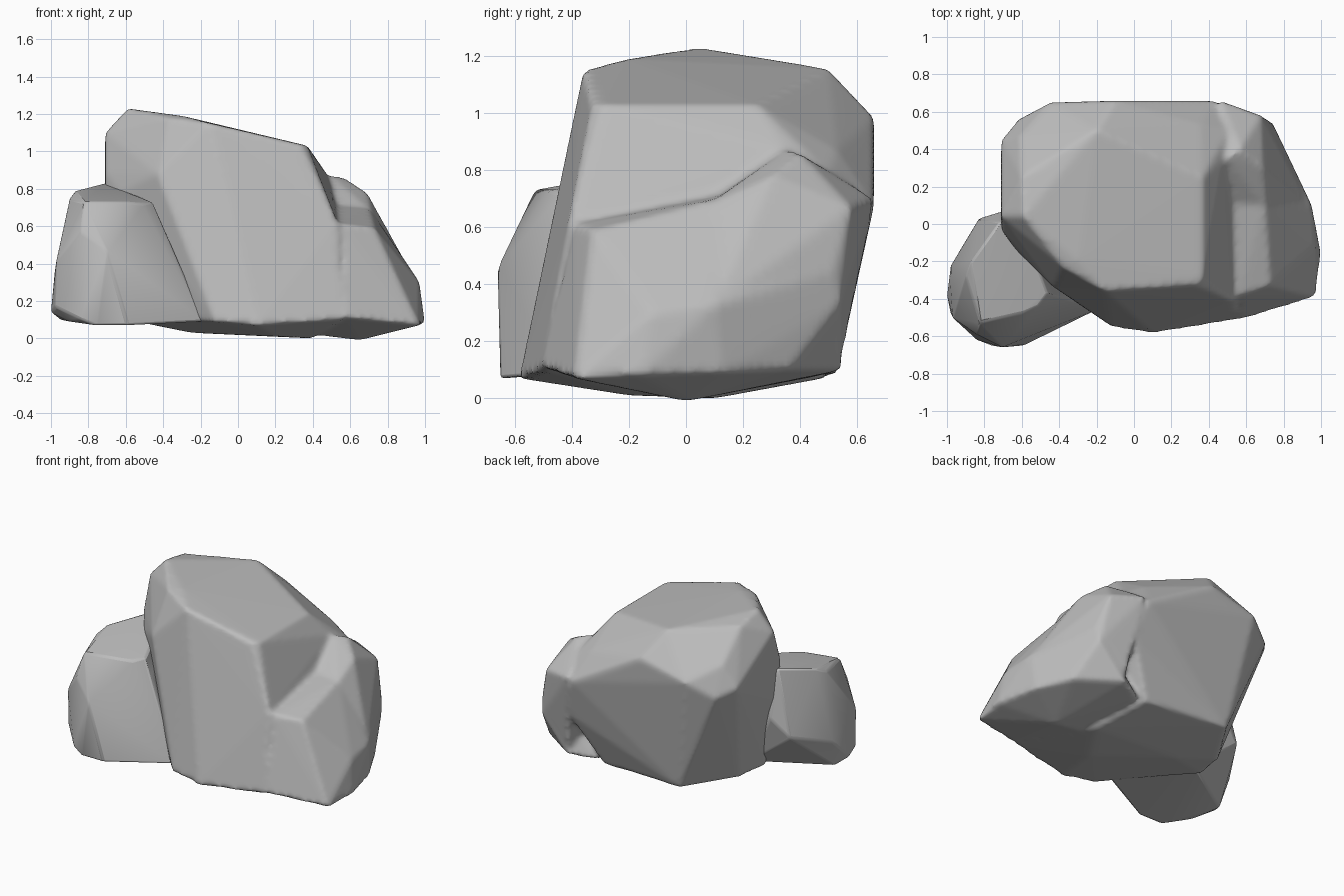
import bpy
import bmesh

cube = bpy.data.objects.get("Cube")
if cube:
    bpy.data.objects.remove(cube, do_unlink=True)


def make_material(name, colour):
    material = bpy.data.materials.new(name)
    material.use_nodes = True
    material.diffuse_color = colour
    material.node_tree.nodes["Principled BSDF"].inputs["Base Color"].default_value = colour
    return material


def make_rock(name, lumps, material):
    """Build one object from the convex hull of each group of corner points."""
    bm = bmesh.new()
    for corners in lumps:
        verts = [bm.verts.new(corner) for corner in corners]
        bmesh.ops.convex_hull(bm, input=verts)
        loose = [v for v in bm.verts if not v.link_faces]
        bmesh.ops.delete(bm, geom=loose, context='VERTS')
    bmesh.ops.recalc_face_normals(bm, faces=bm.faces[:])
    mesh = bpy.data.meshes.new(name)
    bm.to_mesh(mesh)
    bm.free()
    mesh.materials.append(material)
    rock = bpy.data.objects.new(name, mesh)
    bpy.context.scene.collection.objects.link(rock)
    return rock


def weather(rock, voxel, passes):
    """Fuse the lumps and wear their edges softly."""
    fuse = rock.modifiers.new("fuse_lumps", 'REMESH')
    fuse.mode = 'VOXEL'
    fuse.voxel_size = voxel
    fuse.use_smooth_shade = True
    wear = rock.modifiers.new("wear_edges", 'SMOOTH')
    wear.factor = 0.5
    wear.iterations = passes


stone = make_material("grey_stone", (0.5, 0.5, 0.5, 1))

# Tall block with a sloping top and a leaning front
tall_block = [
    # sloping top
    (-.59, .04, 1.23), (-.6, .25, 1.19), (-.38, -.23, 1.18), (-.3, -.2, 1.19), (-.15, -.36, 1.15),
    (.34, -.33, 1.03), (.37, -.29, 1.03), (.37, .25, 1.03), (-.2, .5, 1.155),
    # left side and back
    (-.71, .04, 1.1), (-.71, -.03, .88), (-.63, -.14, .78), (-.43, -.34, .88), (-.71, -.02, .6),
    (-.61, .47, 1), (-.71, .45, .85), (-.62, .56, .8), (-.45, .65, .9), (-.1, .66, .985),
    (.43, .66, .68), (.36, .53, .87), (.48, .35, .87), (.51, .5, .79), (.5, .6, .42),
    # front and right side
    (-.12, -.55, .09), (.1, -.585, .07), (.56, -.51, .1), (.53, -.41, .62), (.6, .4, .4),
    # underside
    (.2, -.2, .01), (-.25, .1, .03), (-.59, -.04, .1), (-.54, .18, .09), (-.32, .53, .09),
    (.3, .48, .07), (.4, .1, 0),
]

# Low shoulder along the right flank
shoulder = [
    # shelf and outer slope
    (.56, -.39, .61), (.73, -.33, .59), (.51, .1, .71), (.7, .12, .7), (.3, 0, .5),
    (.95, .1, .33), (.97, -.12, .3), (1, -.16, .08), (.97, -.39, .07), (.58, -.51, .11),
    (.74, .54, .33), (.75, .52, .45),
    # underside
    (.65, 0, -.01), (.4, 0, .02), (.93, .13, .09), (.81, .36, .1), (.53, .55, .1), (.36, .47, .08),
]

# Upper part of the shoulder, rising towards the back
shoulder_crest = [
    (.5, .35, .87), (.57, .4, .86), (.69, .3, .78), (.68, .58, .67), (.46, .66, .7),
    (.48, .06, .68), (.71, .08, .68), (.3, .2, .5), (.74, .54, .33), (.75, .52, .45),
    (.94, .1, .33), (.53, .55, .15),
]

main_rock = make_rock("main_rock", [tall_block, shoulder, shoulder_crest], stone)
weather(main_rock, 0.018, 4)

# Small boulder resting against the front left corner
boulder = [
    # top
    (-.82, -.53, .73), (-.6, -.48, .73), (-.51, -.44, .72), (-.46, -.37, .73),
    (-.9, -.28, .75), (-.87, -.2, .79), (-.72, .01, .83), (-.6, 0, .79),
    # sides
    (-.84, -.59, .57), (-.7, -.66, .46), (-.98, -.34, .35), (-.38, -.37, .55),
    (-.97, -.5, .42), (-.98, -.22, .3), (-.83, .03, .38), (-.7, .07, .5),
    # foot
    (-1, -.38, .14), (-.98, -.48, .17), (-.95, -.29, .1), (-.9, -.5, .09), (-.84, -.62, .1),
    (-.76, -.65, .07), (-.59, -.65, .07), (-.18, -.45, .09), (-.5, 0, .12),
]
small_boulder = make_rock("small_boulder", [boulder], stone)
bevel = small_boulder.modifiers.new("worn_edges", 'BEVEL')
bevel.width = 0.012
bevel.segments = 2
bevel.limit_method = 'ANGLE'
bevel.angle_limit = 0.35

# Smooth shading that keeps the sharper breaks of the boulder
bpy.ops.object.select_all(action='DESELECT')
small_boulder.select_set(True)
bpy.context.view_layer.objects.active = small_boulder
bpy.ops.object.shade_smooth_by_angle(angle=0.45)
